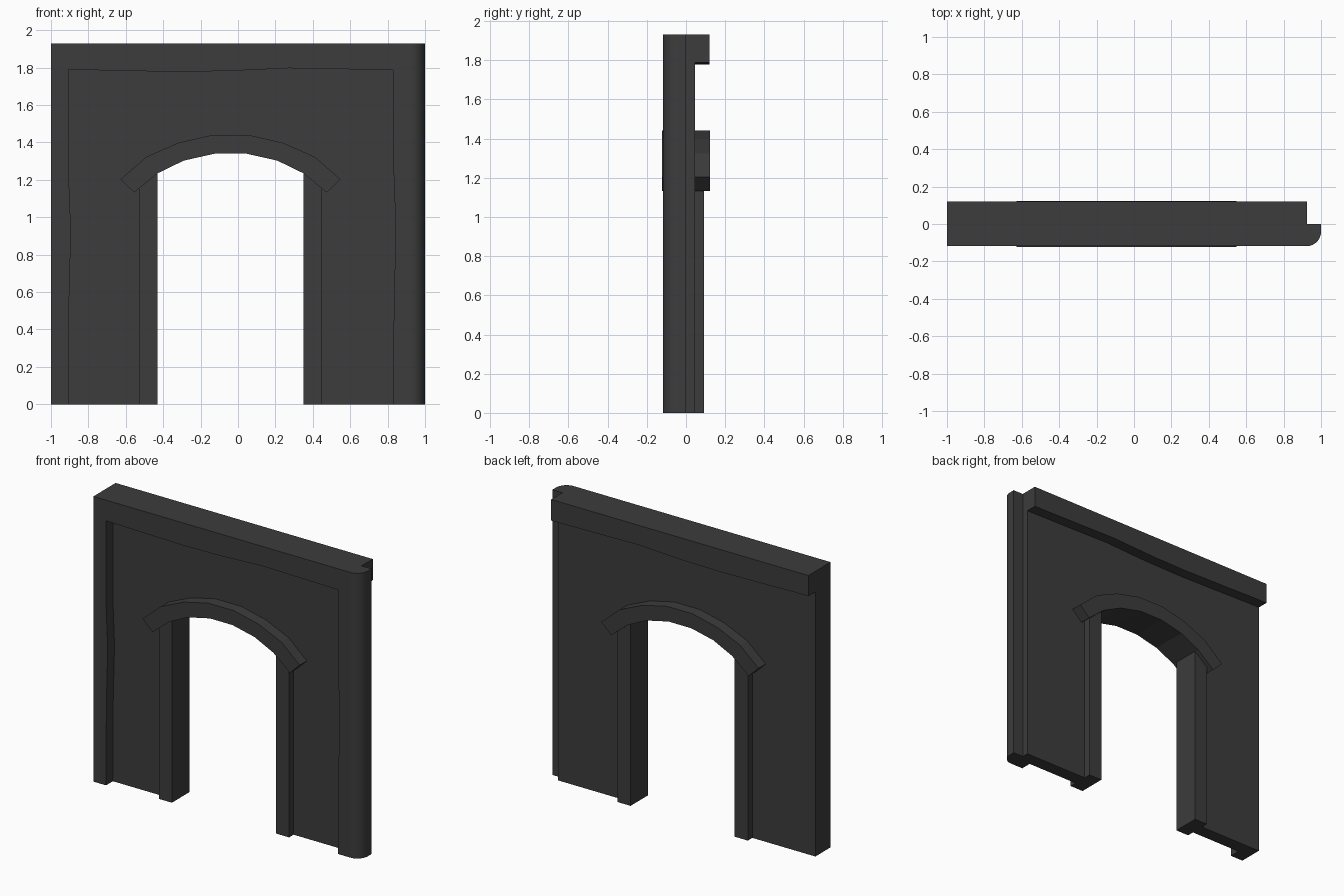
import bpy, bmesh, math
from mathutils import Vector

if "Cube" in bpy.data.objects:
    bpy.data.objects.remove(bpy.data.objects["Cube"])

dark = bpy.data.materials.new("dark_grey")
dark.diffuse_color = (0.045, 0.045, 0.045, 1)
dark.use_nodes = True
dark.node_tree.nodes["Principled BSDF"].inputs["Base Color"].default_value = dark.diffuse_color

H = 1.93               # wall height
CX = -0.04             # doorway centre
FRONT, BACK = -0.118, 0.12
PANEL = 0.045          # half thickness of the recessed panel
EDGE = 0.925           # where the rounded corner post begins


def prism(name, pts, a, b, axis="y"):
    """Extrude a flat outline: (x, z) along y, or (x, y) along z."""
    bm = bmesh.new()
    put = (lambda p, t: (p[0], t, p[1])) if axis == "y" else (lambda p, t: (p[0], p[1], t))
    face = bm.faces.new([bm.verts.new(put(p, a)) for p in pts])
    res = bmesh.ops.extrude_face_region(bm, geom=[face])
    shift = Vector((0, b - a, 0)) if axis == "y" else Vector((0, 0, b - a))
    moved = [v for v in res["geom"] if isinstance(v, bmesh.types.BMVert)]
    bmesh.ops.translate(bm, verts=moved, vec=shift)
    bmesh.ops.recalc_face_normals(bm, faces=bm.faces)
    me = bpy.data.meshes.new(name)
    bm.to_mesh(me)
    bm.free()
    me.materials.append(dark)
    ob = bpy.data.objects.new(name, me)
    bpy.context.collection.objects.link(ob)
    return ob


def mirrored(half):
    """Right half of an arch line (centre outward) -> full line, left to right."""
    return [(CX - x, z) for x, z in reversed(half)] + [(CX + x, z) for x, z in half]


# Arch lines: inner and outer edge of the trim, and the hidden line between
inner = [(0.085, 1.34), (0.25, 1.303), (0.39, 1.235), (0.515, 1.132)]
outer = [(0.097, 1.44), (0.28, 1.398), (0.45, 1.323), (0.588, 1.203)]
middle = [((a[0] + b[0]) / 2, (a[1] + b[1]) / 2) for a, b in zip(inner, outer)][:3]

# Recessed wall panel with the doorway cut out
opening = mirrored(middle + [(0.44, 1.2), (0.44, 0)])
prism("wall_panel", [(-1, H), (-1, 0)] + opening + [(EDGE, 0), (EDGE, H)], -PANEL, PANEL)

# Front frame with slightly wavy inner edges
left_edge = [(-0.905, 0), (-0.905, 0.3), (-0.902, 0.6), (-0.893, 0.92), (-0.904, 1.2)]
top_edge = [(-0.905, 1.79), (-0.62, 1.783), (-0.33, 1.778), (-0.05, 1.782),
            (0.27, 1.797), (0.55, 1.792), (0.83, 1.788)]
right_edge = [(0.83, 1.3), (0.843, 0.95), (0.836, 0.62), (0.83, 0.3), (0.83, 0)]
prism("front_frame", [(-1, H), (-1, 0)] + left_edge + top_edge + right_edge
      + [(EDGE, 0), (EDGE, H)], FRONT, -PANEL)

# Back top beam with the same wavy lower edge
prism("back_beam", [(-1, H), (-1, 1.79)] + top_edge + [(EDGE, 1.787), (EDGE, H)], PANEL, BACK)

# Rounded corner post
arc = [(EDGE + 0.075 * math.sin(t), -0.04 - 0.078 * math.cos(t))
       for t in (i * math.pi / 16 for i in range(9))]
post = prism("corner_post", [(EDGE, 0)] + arc + [(1, 0)], 0, H, "z")
bpy.context.view_layer.objects.active = post
post.select_set(True)
bpy.ops.object.shade_smooth_by_angle(angle=math.radians(30))
post.select_set(False)

# Door jambs, their sloped tops tucked into the arch trim
for side, s in (("left", -1), ("right", 1)):
    outline = [(0.39, 0), (0.488, 0), (0.488, 1.17), (0.39, 1.25)]
    prism(side + "_jamb", [(CX + s * x, z) for x, z in outline], -0.093, 0.093)

# Arch trim over the doorway
prism("arch_trim", mirrored(inner) + mirrored(outer)[::-1], -0.122, 0.122)
